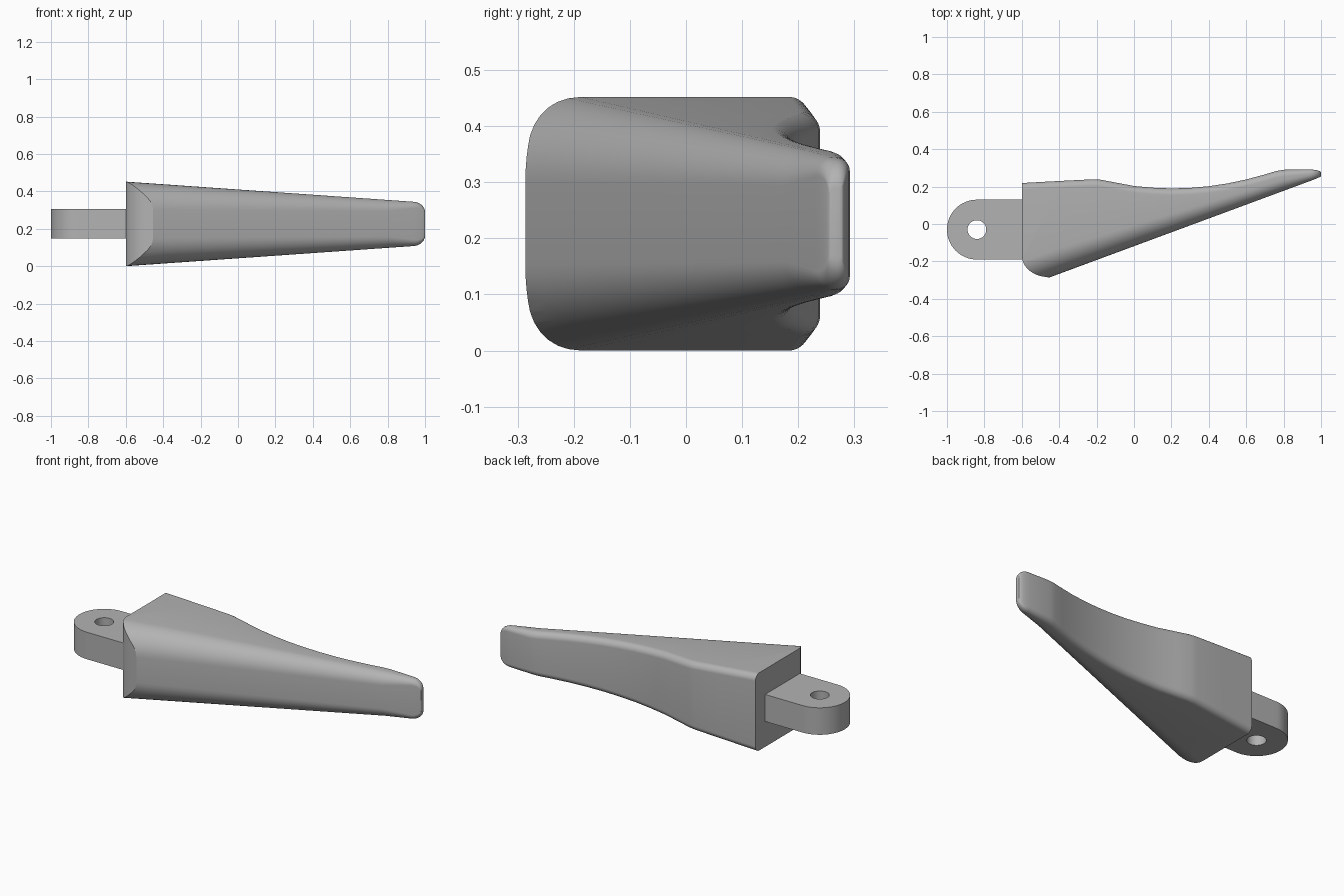
import bpy, bmesh
from math import sin, cos, pi, sqrt, radians
from mathutils import Vector

cube = bpy.data.objects.get("Cube")
if cube:
    bpy.data.objects.remove(cube)

grey = bpy.data.materials.new("plain grey")
grey.use_nodes = True
colour = (0.45, 0.45, 0.45, 1)
grey.diffuse_color = colour
grey.node_tree.nodes["Principled BSDF"].inputs["Base Color"].default_value = colour

MID = 0.226  # height of the symmetry plane


def finish(bm, name, angle):
    bmesh.ops.recalc_face_normals(bm, faces=bm.faces)
    mesh = bpy.data.meshes.new(name)
    bm.to_mesh(mesh)
    bm.free()
    mesh.materials.append(grey)
    ob = bpy.data.objects.new(name, mesh)
    bpy.context.collection.objects.link(ob)
    bpy.ops.object.select_all(action='DESELECT')
    ob.select_set(True)
    bpy.context.view_layer.objects.active = ob
    bpy.ops.object.shade_smooth_by_angle(angle=radians(angle))
    return ob


def section(x, back, front, half, r_front, r_back, n=10):
    """Rounded cross-section: wide rounding in front, tight rounding behind."""
    r_front = min(r_front, (back - front) * 0.55, half * 0.8)
    r_back = min(r_back, (back - front) * 0.4)
    pts = []
    for i in range(n + 1):
        a = pi / 2 * i / n
        pts.append((back - r_back + r_back * cos(a), half - r_back + r_back * sin(a)))
    for i in range(n + 1):
        a = pi / 2 * i / n
        pts.append((front + r_front - r_front * sin(a), half - r_front + r_front * cos(a)))
    pts += [(y, -z) for y, z in reversed(pts)]
    return [Vector((x, y, MID + z)) for y, z in pts]


# Handle: lofted sections following the finger-grip curve on the back
back_curve = [(-0.6, 0.219), (-0.4, 0.23), (-0.22, 0.239), (-0.18, 0.237), (-0.1, 0.222),
              (0, 0.203), (0.1, 0.194), (0.2, 0.19), (0.3, 0.193), (0.4, 0.202),
              (0.5, 0.217), (0.6, 0.238), (0.7, 0.265), (0.76, 0.283), (0.8, 0.29), (0.94, 0.292)]
back_curve += [(0.94 + 0.06 * sin(pi / 2 * i / 7), 0.291) for i in range(1, 8)]

bm = bmesh.new()
rings = []
for x, back in back_curve:
    t = max(0, (x - 0.94) / 0.06)
    round_off = 1 - sqrt(max(0, 1 - t * t))
    front = -0.285 + 0.37 * (x + 0.45)
    half = 0.226 - 0.07 * (x + 0.6) - 0.05 * round_off
    r_front = 0.142 - 0.065 * (x + 0.45)
    pts = section(x, back - 0.016 * round_off, front + 0.004 * round_off, half, r_front, 0.036)
    rings.append([bm.verts.new(p) for p in pts])
for a, b in zip(rings, rings[1:]):
    for i in range(len(a)):
        j = (i + 1) % len(a)
        bm.faces.new((a[i], a[j], b[j], b[i]))
bm.faces.new(rings[0])
bm.faces.new(rings[-1])

# Rounded heel: successive planar trims along an arc
arc = [Vector((-0.45 - 0.15 * sin(a), -0.17 - 0.115 * cos(a), 0))
       for a in (pi / 2 * (0.12 + 0.88 * i / 9) for i in range(10))]
arc[0] = Vector((-0.45, -0.287, 0))
for p, q in zip(arc, arc[1:]):
    d = (q - p).normalized()
    bmesh.ops.bisect_plane(bm, geom=bm.verts[:] + bm.edges[:] + bm.faces[:],
                           plane_co=p, plane_no=(d.y, -d.x, 0), clear_inner=False,
                           clear_outer=False)
    # Drop everything beyond the plane, then close the cut
    outward = Vector((d.y, -d.x, 0))
    if outward.y > 0:
        outward = -outward
    gone = [f for f in bm.faces if (f.calc_center_median() - p).dot(outward) > 1e-5]
    bmesh.ops.delete(bm, geom=gone, context='FACES')
    rim = [e for e in bm.edges if e.is_boundary]
    bmesh.ops.holes_fill(bm, edges=rim, sides=0)
finish(bm, "lever_handle", 25)

# Mounting tab: rounded end with a pivot hole
CX, CY, R, HOLE, N = -0.84, -0.03, 0.16, 0.05, 32
outer, inner = [], []
for i in range(2 * N):
    a = pi / 2 + pi * i / N
    inner.append((CX + HOLE * cos(a), CY + HOLE * sin(a)))
    if i <= N:
        outer.append((CX + R * cos(a), CY + R * sin(a)))
    else:
        outer.append((-0.57, CY - R + 2 * R * (i - N - 1) / (N - 2)))

bm = bmesh.new()
loops = [[bm.verts.new((x, y, z)) for x, y in ring]
         for ring, z in ((outer, 0.148), (outer, 0.305), (inner, 0.305), (inner, 0.148))]
for k in range(4):
    a, b = loops[k], loops[(k + 1) % 4]
    for i in range(2 * N):
        j = (i + 1) % (2 * N)
        bm.faces.new((a[i], a[j], b[j], b[i]))
finish(bm, "mounting_tab", 30)
